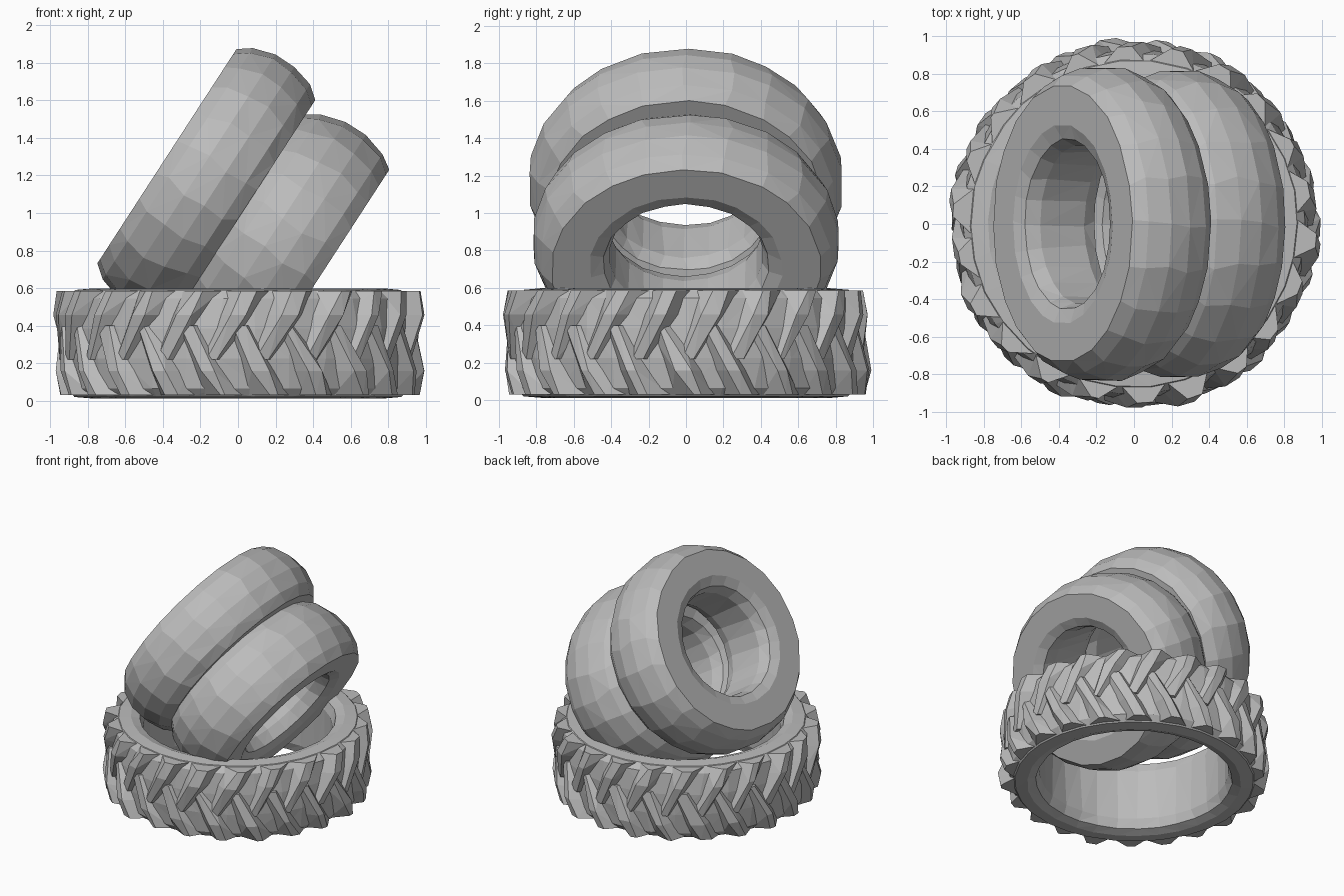
import bpy, bmesh, math, random
from mathutils import Vector

random.seed(4)
old = bpy.data.objects.get("Cube")
if old:
    bpy.data.objects.remove(old, do_unlink=True)

rubber = bpy.data.materials.new("grey rubber")
rubber.use_nodes = True
GREY = (0.5, 0.5, 0.5, 1)
rubber.diffuse_color = GREY
rubber.node_tree.nodes["Principled BSDF"].inputs["Base Color"].default_value = GREY


def polar(r, a, z):
    return Vector((r * math.cos(a), r * math.sin(a), z))


def revolve(bm, profile, segments, jitter):
    """Sweep a closed (radius, height) profile round z, slightly uneven."""
    rings = []
    for i in range(segments):
        ring = []
        for r, z in profile:
            a = math.tau * (i + random.uniform(-jitter, jitter) * 10) / segments
            ring.append(bm.verts.new(polar(r + random.uniform(-jitter, jitter) * 0.3, a, z)))
        rings.append(ring)
    n = len(profile)
    for i in range(segments):
        a, b = rings[i], rings[(i + 1) % segments]
        for j in range(n):
            k = (j + 1) % n
            bm.faces.new((a[j], b[j], b[k], a[k]))


def add_lug(bm, angle, z_in, z_out, slant):
    """Slanted tread block with a broad root and a narrow, worn crest."""
    corners = []
    z_mid = z_in + (z_out - z_in) * 0.65
    edge = random.uniform(0.955, 0.985)
    rows = ((z_in, angle, 0.09, 0.03, 0.95),
            (z_mid, angle + slant * 0.65, 0.13, 0.04, edge + 0.015),
            (z_out, angle + slant, 0.13, 0.03, edge - 0.01))
    for z, a, root, crest, tip in rows:
        for r, half in ((0.87, root), (tip, crest)):
            for side in (-1, 1):
                twist = random.uniform(-0.02, 0.02)
                corners.append(bm.verts.new(polar(r, a + side * half + twist, z)))
    hull = bmesh.ops.convex_hull(bm, input=corners)
    bmesh.ops.delete(bm, geom=hull["geom_interior"], context="VERTS")


def finish(bm, name, location=(0, 0, 0), tilt=0, squash=1):
    bmesh.ops.triangulate(bm, faces=bm.faces[:])
    bmesh.ops.recalc_face_normals(bm, faces=bm.faces[:])
    mesh = bpy.data.meshes.new(name)
    bm.to_mesh(mesh)
    bm.free()
    mesh.materials.append(rubber)
    obj = bpy.data.objects.new(name, mesh)
    bpy.context.collection.objects.link(obj)
    obj.location = location
    obj.rotation_euler.y = math.radians(tilt)
    obj.scale.x = squash


# Two smooth leaning tires, sagging under their weight
half_section = [(0.425, 0.14), (0.455, 0.22), (0.53, 0.25), (0.74, 0.25), (0.80, 0.18), (0.84, 0.06)]
section = half_section + [(r, -w) for r, w in reversed(half_section)]
for name, place, size, width, squash in (
        ("upper_leaning_tire", (-0.17, 0, 1.165), 1, 1, 0.92),
        ("lower_leaning_tire", (0.24, 0, 0.855), 0.975, 1.08, 0.865)):
    bm = bmesh.new()
    revolve(bm, [(r * size, w * width) for r, w in section], 22, 0.012)
    finish(bm, name, place, -57, squash)

# Flat tire carcass
bm = bmesh.new()
half_ring = [(0.69, 0.20), (0.715, 0.27), (0.78, 0.293), (0.87, 0.285), (0.91, 0.24), (0.93, 0.08)]
ring = [(r, 0.305 + h) for r, h in half_ring] + [(r, 0.305 - h) for r, h in reversed(half_ring)]
revolve(bm, ring, 30, 0.012)
finish(bm, "flat_tire")

# Staggered chevron tread lugs
LUGS = 22
bm = bmesh.new()
for i in range(LUGS):
    a = math.tau * i / LUGS
    add_lug(bm, a, 0.22, 0.585, 0.2)
    add_lug(bm, a + math.pi / LUGS, 0.40, 0.03, 0.2)
finish(bm, "flat_tire_tread")
